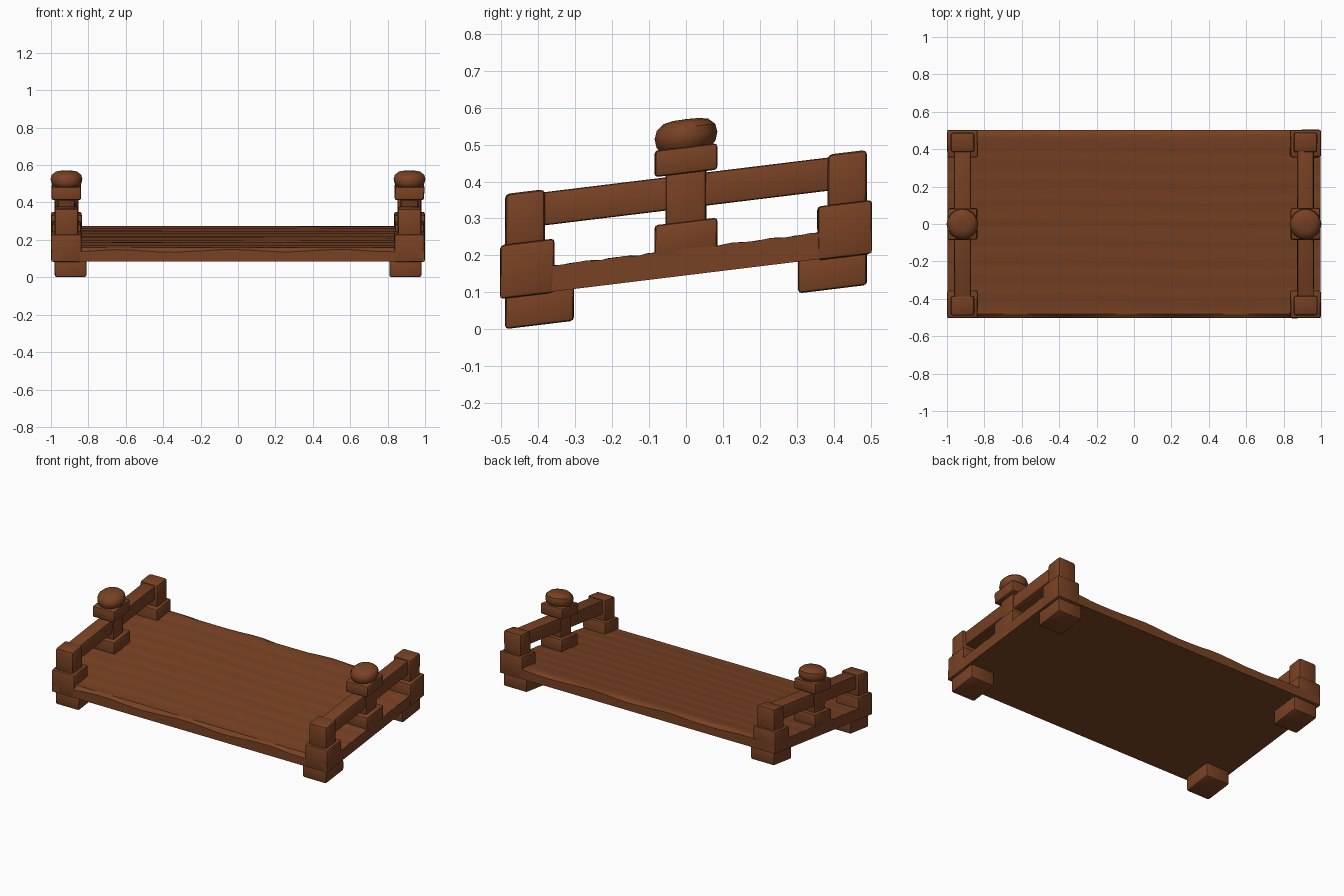
import bpy, bmesh, math, random
from mathutils import Matrix

random.seed(4)
if "Cube" in bpy.data.objects:
    bpy.data.objects.remove(bpy.data.objects["Cube"])

SLOPE = 0.122   # everything leans up toward the back, uprights stay vertical
RAIL_X = 0.917  # centre line of each side rail

wood = bpy.data.materials.new("brown wood")
wood.use_nodes = True
colour = (0.188, 0.054, 0.017, 1)
wood.diffuse_color = colour
wood.node_tree.nodes["Principled BSDF"].inputs["Base Color"].default_value = colour


def finish(name, bm, angle=35):
    """Shear the part along the slope and turn it into an object."""
    for v in bm.verts:
        v.co.z += SLOPE * v.co.y
    bmesh.ops.recalc_face_normals(bm, faces=bm.faces)
    mesh = bpy.data.meshes.new(name)
    bm.to_mesh(mesh)
    bm.free()
    mesh.materials.append(wood)
    obj = bpy.data.objects.new(name, mesh)
    bpy.context.collection.objects.link(obj)
    bpy.ops.object.select_all(action="DESELECT")
    obj.select_set(True)
    bpy.context.view_layer.objects.active = obj
    bpy.ops.object.shade_smooth_by_angle(angle=math.radians(angle))
    return obj


def block(name, x, width, y0, y1, z0, z1, bevel=0.01, wobble=0.003):
    """Hand-hewn block with worn edges."""
    bm = bmesh.new()
    bmesh.ops.create_cube(bm, size=1)
    for v in bm.verts:
        v.co.x = x + v.co.x * width
        v.co.y = y0 if v.co.y < 0 else y1
        v.co.z = z0 if v.co.z < 0 else z1
        for i in range(2):
            v.co[i] -= math.copysign(random.uniform(0, wobble), v.co[i] - (x, (y0 + y1) / 2)[i])
    bmesh.ops.bevel(bm, geom=bm.edges[:], offset=bevel, segments=2, profile=0.5, affect="EDGES")
    return finish(name, bm)


def knob(name, x):
    """Rounded finial turned from a profile."""
    profile = [(0, 0.482), (0.064, 0.484), (0.08, 0.502), (0.085, 0.525),
               (0.079, 0.547), (0.06, 0.563), (0.035, 0.568), (0, 0.569)]
    bm = bmesh.new()
    verts = [bm.verts.new((r, 0, z)) for r, z in profile]
    edges = [bm.edges.new(pair) for pair in zip(verts, verts[1:])]
    bmesh.ops.spin(bm, geom=verts + edges, cent=(0, 0, 0), axis=(0, 0, 1),
                   angle=math.tau, steps=16)
    bmesh.ops.remove_doubles(bm, verts=bm.verts[:], dist=0.0005)
    bmesh.ops.transform(bm, matrix=Matrix.Translation((x, 0, 0)), verts=bm.verts[:])
    return finish(name, bm)


# Deck: a slab with shallow wood-grain ripples and worn long edges
def deck():
    rows, cols, half_x, half_y = 48, 24, 0.996, 0.503
    bm = bmesh.new()
    bmesh.ops.create_grid(bm, x_segments=cols, y_segments=rows, size=1)
    for v in bm.verts:
        u, w = v.co.x, v.co.y
        grain = 0.0015 * math.sin(w * 31 + 0.6 * math.sin(u * 3)) + 0.001 * math.sin(w * 57 + u)
        v.co = (u * half_x, w * half_y, 0.217 + grain)
        if abs(w) > 0.99:
            v.co.z -= 0.012 + 0.006 * math.sin(u * 11 + w) + random.uniform(0, 0.004)
    rim = [e for e in bm.edges if e.is_boundary]
    wall = bmesh.ops.extrude_edge_only(bm, edges=rim)["geom"]
    for v in [g for g in wall if isinstance(g, bmesh.types.BMVert)]:
        v.co.z = 0.146
    bmesh.ops.holes_fill(bm, edges=[e for e in bm.edges if e.is_boundary], sides=0)
    finish("deck", bm, 30)


deck()

for side, s in (("left", 1), ("right", -1)):
    x = RAIL_X * s
    # Feet, corner blocks and corner posts
    for end, e in (("front", -1), ("back", 1)):
        def span(inner, outer):
            return sorted((inner * e, outer * e))
        block(f"{side}_{end}_foot", 0.895 * s, 0.174, *span(0.303, 0.491), 0.06, 0.16)
        block(f"{side}_{end}_corner_block", x, 0.166, *span(0.355, 0.505), 0.143, 0.289)
        block(f"{side}_{end}_corner_post", x, 0.13, *span(0.382, 0.491), 0.27, 0.426, 0.013)
    # Side rail running between the corner posts
    block(f"{side}_rail", x, 0.092, -0.4, 0.4, 0.328, 0.418, 0.008)
    # Centre post with its base, cap and finial
    block(f"{side}_centre_base", x, 0.16, -0.086, 0.086, 0.2, 0.292)
    block(f"{side}_centre_post", x, 0.108, -0.056, 0.056, 0.27, 0.435)
    block(f"{side}_centre_cap", x, 0.16, -0.086, 0.086, 0.422, 0.494)
    knob(f"{side}_finial", x)
